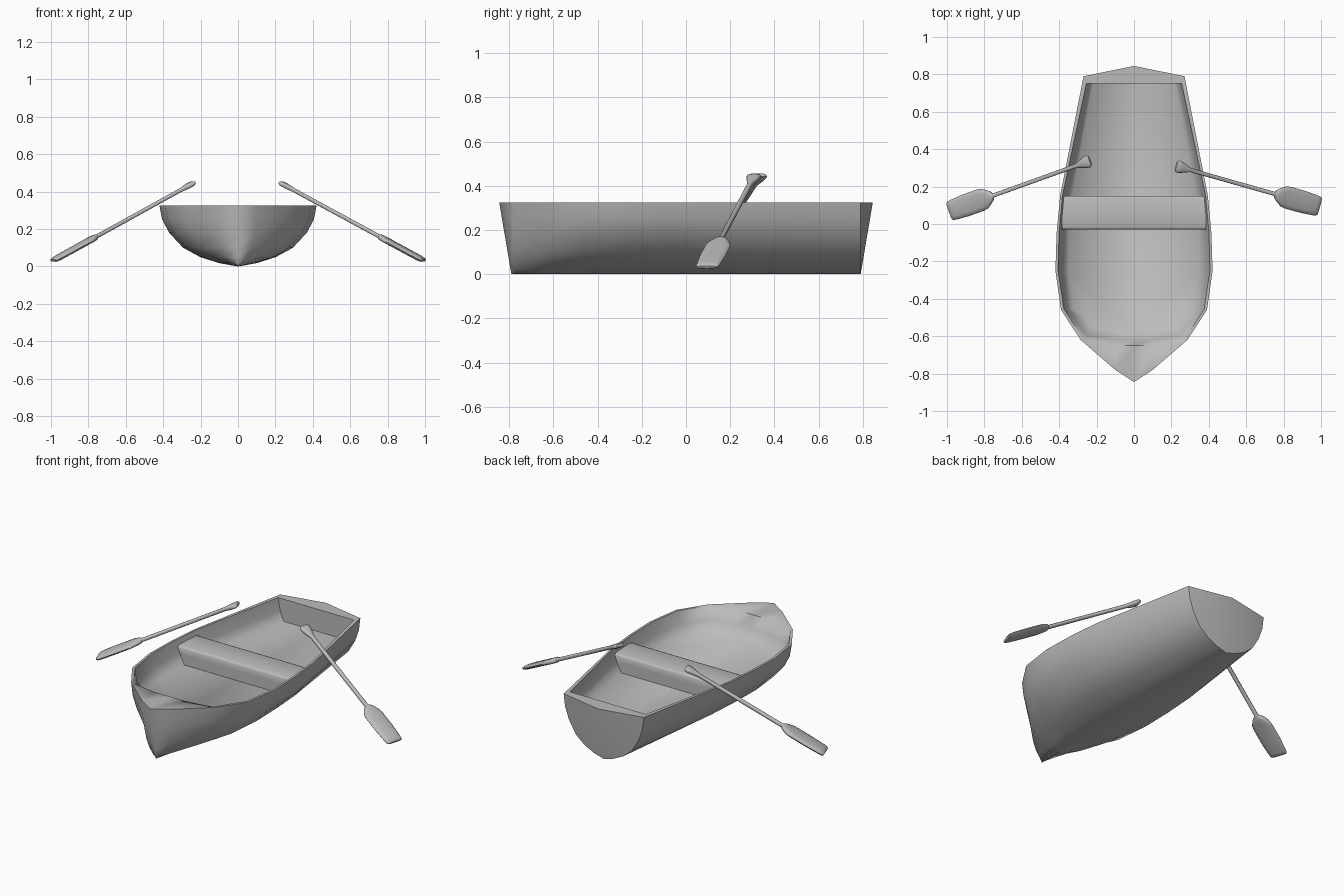
import bpy, bmesh, math
from mathutils import Vector

cube = bpy.data.objects.get("Cube")
if cube:
    bpy.data.objects.remove(cube)

grey = bpy.data.materials.new("plain grey")
grey.use_nodes = True
COLOUR = (0.5, 0.5, 0.5, 1)
grey.diffuse_color = COLOUR
grey.node_tree.nodes["Principled BSDF"].inputs["Base Color"].default_value = COLOUR


def loft(name, rings, cap_start, angle):
    """Skin a list of closed rings that have equal point counts."""
    bm = bmesh.new()
    rows = [[bm.verts.new(p) for p in ring] for ring in rings]
    n = len(rows[0])
    for a, b in zip(rows, rows[1:]):
        for i in range(n):
            j = (i + 1) % n
            bm.faces.new((a[i], a[j], b[j], b[i]))
    if cap_start:
        bm.faces.new(rows[0])
    bm.faces.new(rows[-1])
    bmesh.ops.remove_doubles(bm, verts=bm.verts, dist=0.0005)
    bmesh.ops.recalc_face_normals(bm, faces=bm.faces)
    mesh = bpy.data.meshes.new(name)
    bm.to_mesh(mesh)
    bm.free()
    mesh.materials.append(grey)
    obj = bpy.data.objects.new(name, mesh)
    bpy.context.collection.objects.link(obj)
    bpy.ops.object.select_all(action="DESELECT")
    obj.select_set(True)
    bpy.context.view_layer.objects.active = obj
    bpy.ops.object.shade_smooth_by_angle(angle=math.radians(angle))


def mirrored(half):
    """Complete a bow-to-stern half outline with its -x side."""
    return half + [(-x, y, z) for x, y, z in half[-2:0:-1]]


# Hull outlines, bow to stern
TOP = 0.325
FLOOR = 0.19
outer = [(0, -0.845), (0.10, -0.78), (0.285, -0.62), (0.39, -0.46), (0.42, -0.25),
         (0.414, -0.05), (0.395, 0.15), (0.27, 0.79), (0, 0.845)]
inner = [(0, -0.65), (0.10, -0.65), (0.265, -0.625), (0.375, -0.455), (0.406, -0.25),
         (0.401, -0.05), (0.383, 0.15), (0.255, 0.75), (0, 0.75)]


def outer_ring(z, width):
    half = []
    for x, y in outer:
        if x == 0:                       # stem and stern lean outwards
            y = math.copysign(0.79 + (abs(y) - 0.79) * z / TOP, y)
        half.append((x * width, y, z))
    return mirrored(half)


def inner_ring(z, width, bow):
    return mirrored([(x * width, y + (bow if y < -0.6 else 0), z) for x, y in inner])


# Hull: outside from keel to rim, then down the inside to the floor
sections = [(0, 0), (0.018, 0.24), (0.05, 0.48), (0.10, 0.70),
            (0.18, 0.875), (0.25, 0.965), (TOP, 1)]
rings = [outer_ring(z, w) for z, w in sections]
rings += [inner_ring(TOP, 1, 0), inner_ring(0.25, 0.945, 0.03), inner_ring(FLOOR, 0.86, 0.08)]
loft("hull", rings, False, 68)


# Seat across the middle: closed down to the floor, with rounded top edges
def seat_ring(z, w, inset=0):
    front, back = -0.03 + inset, 0.15 - inset
    return [(-w, front, z), (w, front, z), (w, back, z), (-w, back, z)]


loft("seat", [seat_ring(FLOOR - 0.005, 0.338), seat_ring(0.25, 0.368),
              seat_ring(0.284, 0.384), seat_ring(0.292, 0.384, 0.004),
              seat_ring(0.296, 0.384, 0.014)], True, 68)

# Oars: distance along, half width, half thickness
PROFILE = [(0, 0.026, 0.008), (0.012, 0.034, 0.013), (0.04, 0.028, 0.014),
           (0.09, 0.011, 0.011), (0.625, 0.011, 0.011), (0.635, 0.026, 0.015),
           (0.65, 0.038, 0.016), (0.68, 0.056, 0.015), (0.71, 0.060, 0.014),
           (0.80, 0.060, 0.014), (0.88, 0.055, 0.014), (0.90, 0.052, 0.012), (0.908, 0.046, 0.006)]
SIDES = 12


def squarish(v):
    """Flatten the sides of a round section a little."""
    return math.copysign(abs(v) ** 0.75, v)


def oar(name, grip, tip):
    start = Vector(grip)
    axis = (Vector(tip) - start).normalized()
    across = axis.cross(Vector((0, 0, 1))).normalized()
    up = across.cross(axis)
    scale = (Vector(tip) - start).length / PROFILE[-1][0]
    angles = [2 * math.pi * k / SIDES for k in range(SIDES)]
    rings = []
    for t, w, h in PROFILE:
        centre = start + axis * t * scale
        rings.append([centre + across * w * squarish(math.cos(a)) + up * h * squarish(math.sin(a))
                      for a in angles])
    loft(name, rings, True, 50)


oar("left_oar", (0.225, 0.31, 0.448), (0.992, 0.093, 0.032))
oar("right_oar", (-0.235, 0.338, 0.448), (-0.988, 0.068, 0.032))
